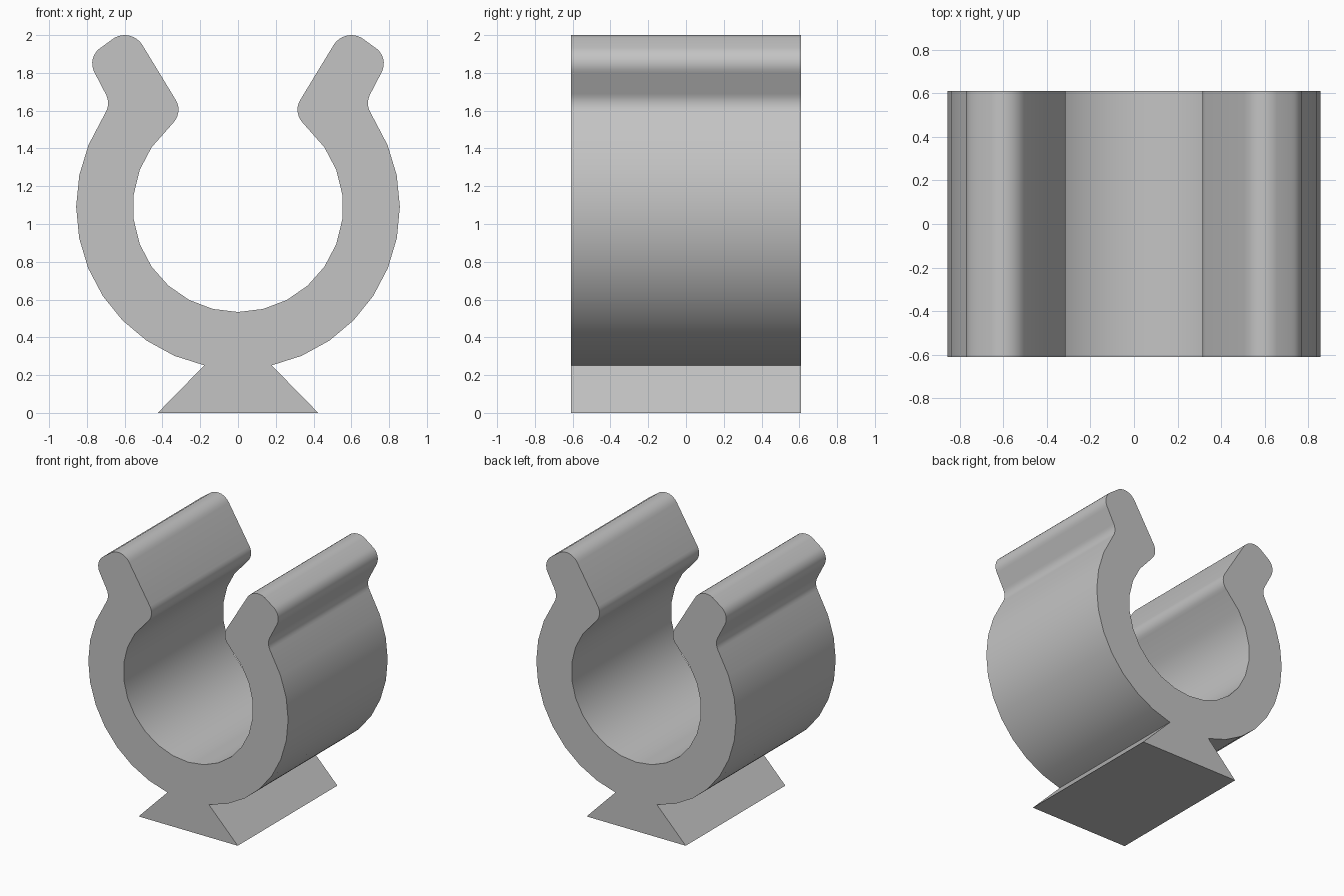
import bpy
import bmesh
from math import cos, sin, radians

DEPTH = 1.22
RING_Z = 1.09

cube = bpy.data.objects.get("Cube")
if cube:
    bpy.data.objects.remove(cube, do_unlink=True)

# Plain grey plastic
grey = bpy.data.materials.new("grey_plastic")
colour = (0.55, 0.55, 0.55, 1)
grey.use_nodes = True
grey.diffuse_color = colour
grey.node_tree.nodes["Principled BSDF"].inputs["Base Color"].default_value = colour


def arc(x, z, radius, start, end, steps):
    """Points along an arc, angles in degrees from +x towards +z."""
    angles = [radians(start + (end - start) * i / steps) for i in range(steps + 1)]
    return [(x + radius * cos(a), z + radius * sin(a)) for a in angles]


# Half of the clip outline, from the foot round the outside to the inner bottom
half = [(0.425, 0)]                                  # dovetail foot
half += arc(0, RING_Z, 0.857, -78, 22.5, 9)          # outer ring
half += arc(0.788, 1.64, 0.1, 210, 150, 6)           # hollow below the tip
half += arc(0.672, 1.85, 0.1, -30, 60, 8)            # outer tip corner
half += arc(0.6, 1.89, 0.11, 60, 150, 8)             # upper tip corner
half += arc(0.415, 1.605, 0.1, 150, 222, 7)          # retaining lip
half += arc(0, RING_Z, 0.556, 34.6, -90, 9)          # inner ring

# Mirror the half, sharing the point at the inner bottom
outline = half + [(-x, z) for x, z in reversed(half[:-1])]

# Extrude the outline along the depth
bm = bmesh.new()
front = bm.faces.new([bm.verts.new((x, -DEPTH / 2, z)) for x, z in outline])
extruded = bmesh.ops.extrude_face_region(bm, geom=[front], use_keep_orig=True)
back_verts = [v for v in extruded["geom"] if isinstance(v, bmesh.types.BMVert)]
bmesh.ops.translate(bm, vec=(0, DEPTH, 0), verts=back_verts)
bmesh.ops.recalc_face_normals(bm, faces=bm.faces)

mesh = bpy.data.meshes.new("pipe_clip")
bm.to_mesh(mesh)
bm.free()
mesh.materials.append(grey)
clip = bpy.data.objects.new("pipe_clip", mesh)
bpy.context.collection.objects.link(clip)

# Smooth the curved walls, keep the ends and dovetail sharp
bpy.ops.object.select_all(action="DESELECT")
clip.select_set(True)
bpy.context.view_layer.objects.active = clip
bpy.ops.object.shade_smooth_by_angle(angle=radians(30))
